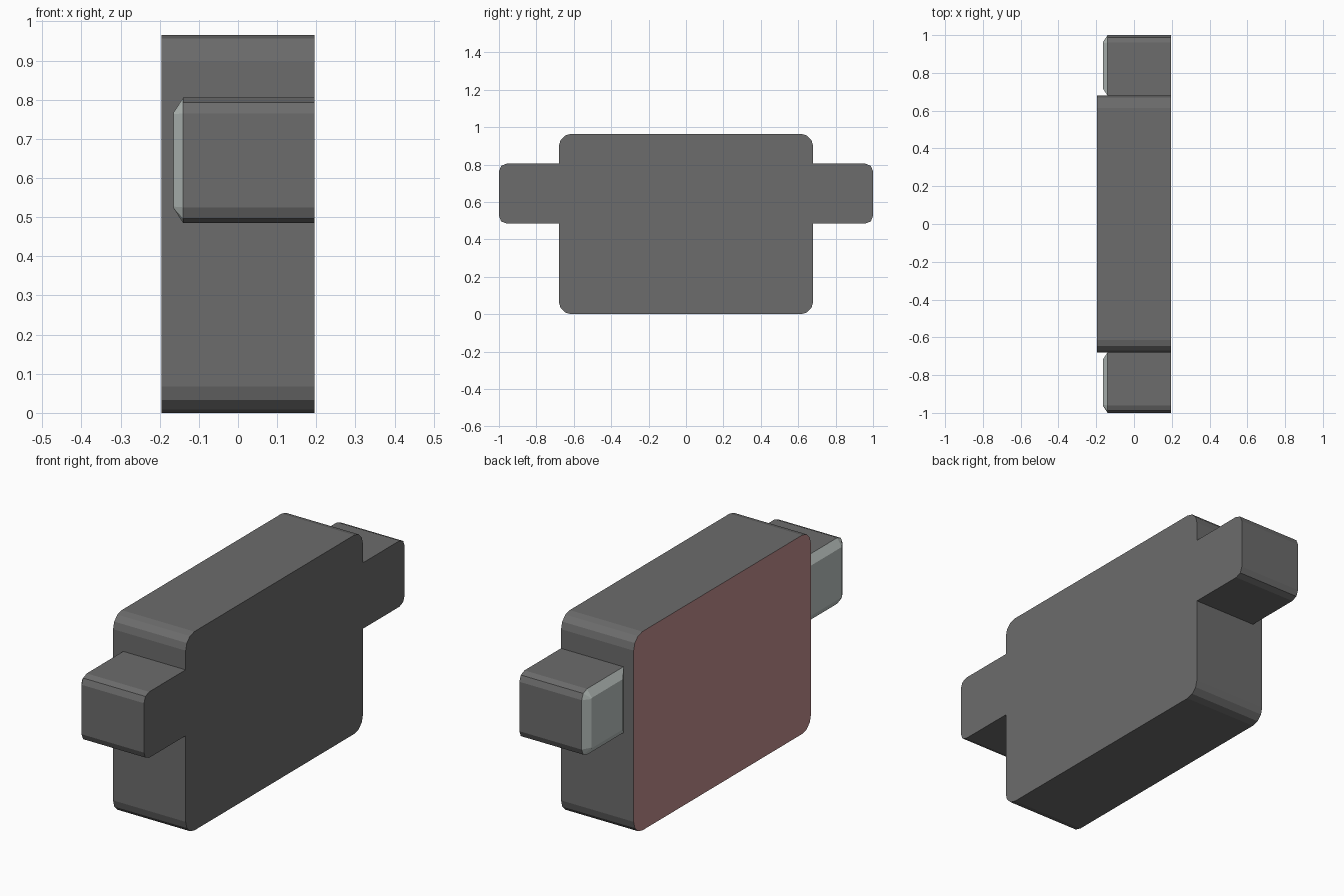
import bpy
import bmesh
from math import cos, sin, pi

if "Cube" in bpy.data.objects:
    bpy.data.objects.remove(bpy.data.objects["Cube"])


def material(name, rgb):
    mat = bpy.data.materials.new(name)
    mat.diffuse_color = (*rgb, 1)
    mat.use_nodes = True
    mat.node_tree.nodes["Principled BSDF"].inputs["Base Color"].default_value = mat.diffuse_color
    return mat


def outline(y0, y1, z0, z1, r_in, r_out, segs):
    """Rectangle in y/z with rounded corners: r_in on the y0 side, r_out on the y1 side."""
    pts = []
    for i, (y, z, sy, sz, r) in enumerate([(y1, z1, -1, -1, r_out), (y0, z1, 1, -1, r_in),
                                           (y0, z0, 1, 1, r_in), (y1, z0, -1, 1, r_out)]):
        for k in range(segs + 1 if r else 1):
            a = i * pi / 2 + k * pi / 2 / segs
            if r:
                pts.append((y + sy * r + r * cos(a), z + sz * r + r * sin(a)))
            else:
                pts.append((y, z))
    return pts


def loft(name, sections, mats, first_tinted):
    """Join outlines along x; faces before section first_tinted use material 1."""
    bm = bmesh.new()
    rings = [[bm.verts.new((x, y, z)) for y, z in pts] for x, pts in sections]
    bm.faces.new(rings[0]).material_index = 1
    bm.faces.new(rings[-1])
    n = len(rings[0])
    for s, (a, b) in enumerate(zip(rings, rings[1:])):
        for i in range(n):
            j = (i + 1) % n
            f = bm.faces.new((a[i], a[j], b[j], b[i]))
            f.material_index = 1 if s < first_tinted else 0
    bmesh.ops.recalc_face_normals(bm, faces=bm.faces)
    mesh = bpy.data.meshes.new(name)
    bm.to_mesh(mesh)
    bm.free()
    for m in mats:
        mesh.materials.append(m)
    obj = bpy.data.objects.new(name, mesh)
    bpy.context.collection.objects.link(obj)
    return obj


dark = material("dark_grey", (0.15, 0.15, 0.15))
pale = material("pale_grey", (0.5, 0.55, 0.53))
red = material("dull_red", (0.54, 0.27, 0.27))

# Main block with rounded corners and a reddish rear panel
body = outline(-0.68, 0.68, 0, 0.965, 0.067, 0.067, 3)
loft("body", [(-0.195, body), (0.195, body)], [dark, red], 0)

# Side lugs: rounded outer corners, pale bevelled rear face
lug = outline(0.68, 1.0, 0.485, 0.805, 0, 0.04, 2)
lug_face = outline(0.718, 0.962, 0.523, 0.767, 0, 0.004, 2)
lugs = loft("side_lugs", [(-0.165, lug_face), (-0.14, lug), (0.195, lug)], [dark, pale], 1)
mirror = lugs.modifiers.new("mirror", 'MIRROR')
mirror.use_axis = (False, True, False)
mirror.use_mirror_merge = False
